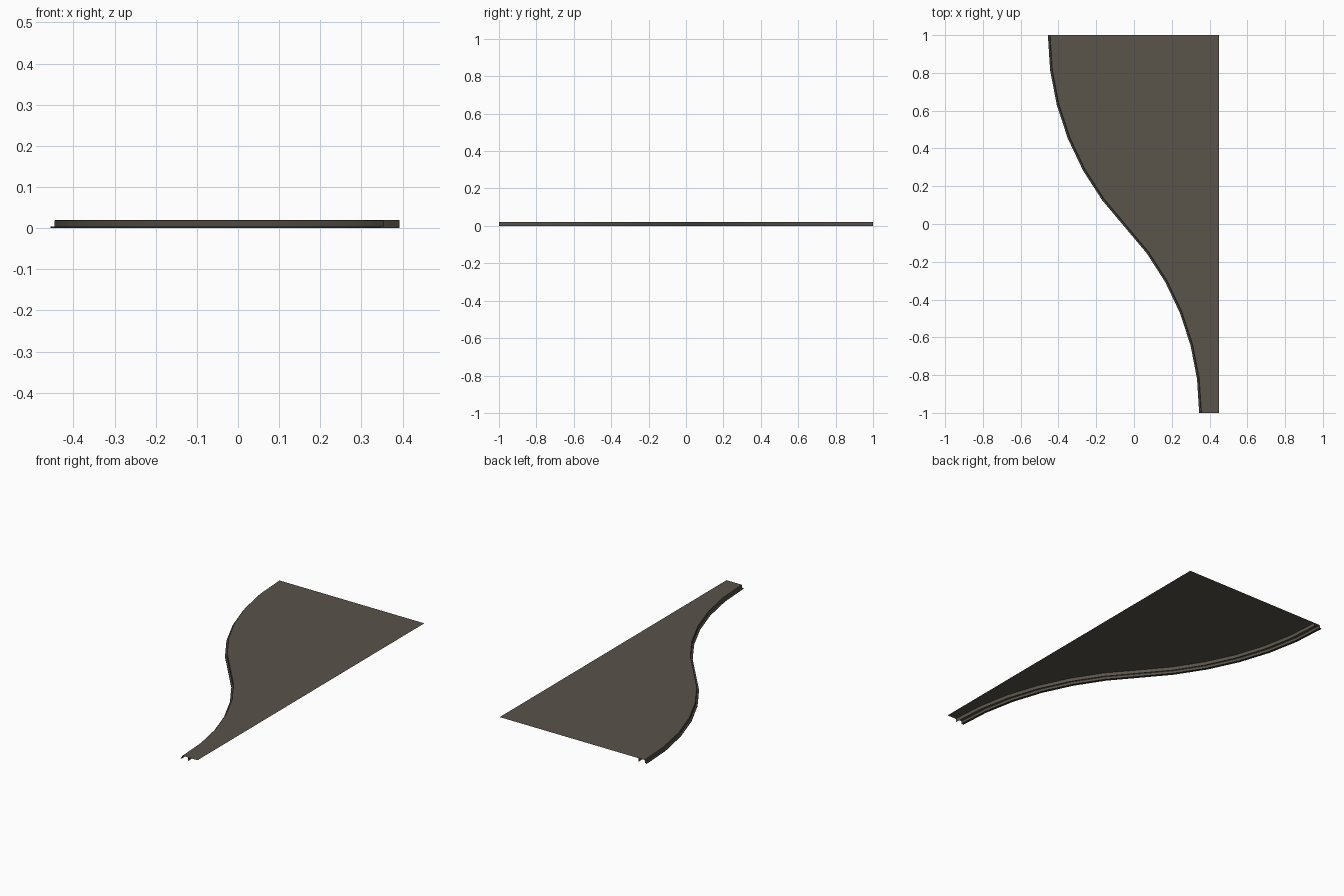
import bpy, bmesh, math
from mathutils import Vector

if "Cube" in bpy.data.objects:
    bpy.data.objects.remove(bpy.data.objects["Cube"])

SEG = 6                     # segments per arc, two arcs make the S
X0, X1 = -0.432, 0.369      # kerb centre line at back and front
H = 0.02


def material(name, rgb):
    m = bpy.data.materials.new(name)
    m.diffuse_color = (*rgb, 1)
    m.use_nodes = True
    m.node_tree.nodes["Principled BSDF"].inputs["Base Color"].default_value = m.diffuse_color
    return m


paving = material("warm grey paving", (0.100, 0.088, 0.068))
gutter = material("dark gutter", (0.055, 0.049, 0.045))

# S-shaped path from two equal arcs, with the normal towards the paving
half = (X1 - X0) / 2
R = (1 + half * half) / (2 * half)
A = math.asin(1 / R)
path = []
for i in range(2 * SEG + 1):
    if i <= SEG:
        t = A * i / SEG
        p = Vector((X0 + R * (1 - math.cos(t)), 1 - R * math.sin(t)))
    else:
        t = A * (2 * SEG - i) / SEG
        p = Vector((X1 - R * (1 - math.cos(t)), -1 + R * math.sin(t)))
    path.append((p, Vector((math.cos(t), math.sin(t)))))


def sweep(name, profile, mat, to_edge=False):
    """Sweep (offset, height) points along the path; optionally reach the straight edge."""
    bm = bmesh.new()
    rows = []
    for p, n in path:
        row = [bm.verts.new((*(p + n * o), z)) for o, z in profile]
        if to_edge:
            row.append(bm.verts.new((0.45, row[-1].co.y, H)))
        rows.append(row)
    for a, b in zip(rows, rows[1:]):
        for j in range(len(a) - 1):
            bm.faces.new((a[j], b[j], b[j + 1], a[j + 1]))
    me = bpy.data.meshes.new(name)
    bm.to_mesh(me)
    bm.free()
    me.materials.append(mat)
    ob = bpy.data.objects.new(name, me)
    bpy.context.collection.objects.link(ob)
    bpy.context.view_layer.objects.active = ob
    ob.select_set(True)
    bpy.ops.object.shade_smooth_by_angle(angle=math.radians(30))
    ob.select_set(False)
    return ob


# kerb: outer face, top and inner face, open underneath
sweep("kerb", [(-0.014, 0.004), (-0.014, 0.018), (-0.012, H), (0.024, H), (0.024, 0)], paving)
# low lip along the outside of the kerb
sweep("gutter_lip", [(-0.024, 0), (-0.024, 0.004), (-0.014, 0.004)], gutter)
# flat paving from the kerb to the straight edge
sweep("pavement", [(0.024, H)], paving, to_edge=True)
